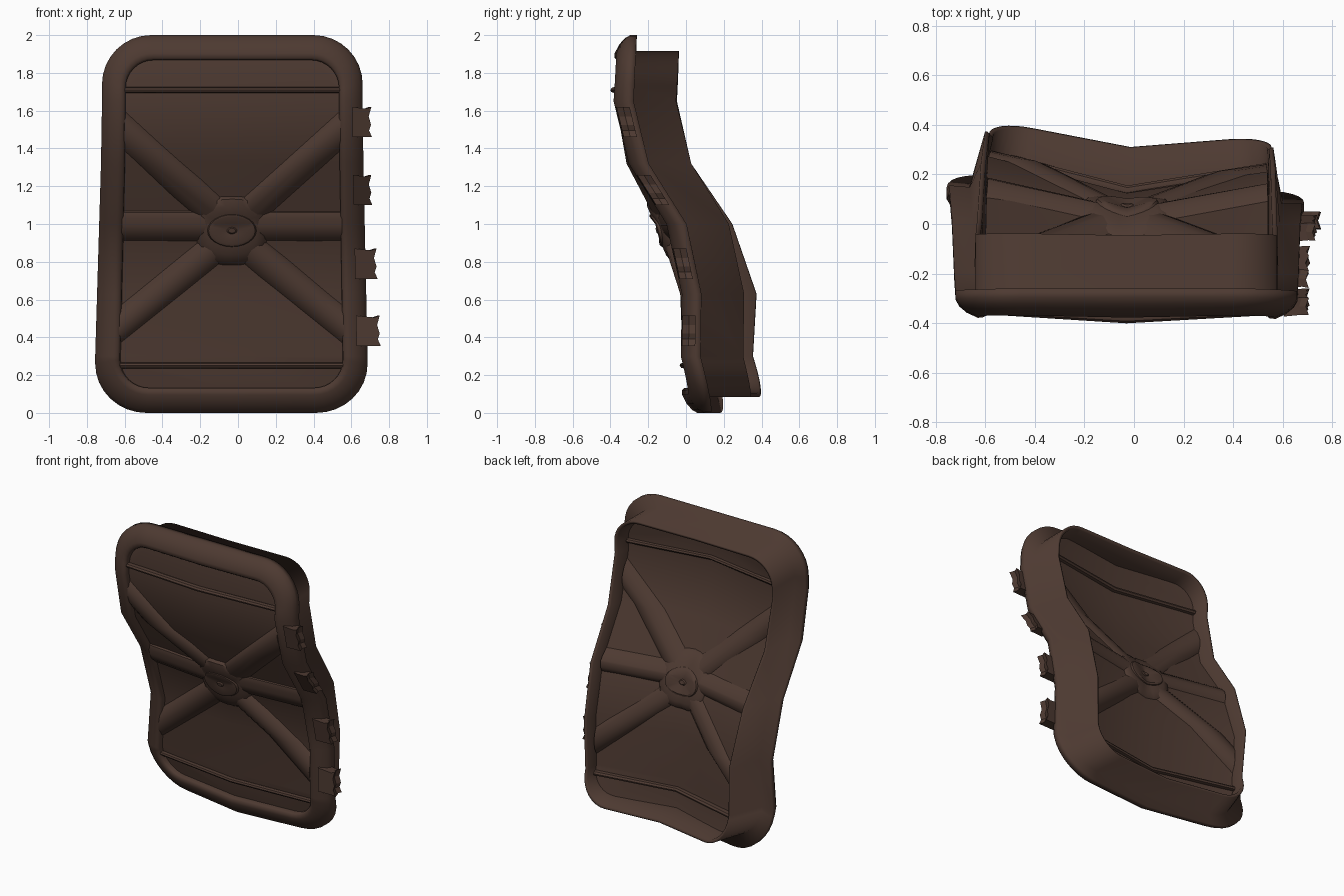
import bpy, bmesh, math
from mathutils import Vector

if "Cube" in bpy.data.objects:
    bpy.data.objects.remove(bpy.data.objects["Cube"])

# One dark rusty brown for the whole door
MAT = bpy.data.materials.new("dark_brown")
MAT.diffuse_color = (0.075, 0.042, 0.031, 1)
MAT.use_nodes = True
MAT.node_tree.nodes["Principled BSDF"].inputs["Base Color"].default_value = MAT.diffuse_color

# Buckling of the door: height, then y offset at left edge, middle, right edge
DENT = [(0.0, .225, .095, .15), (.3, .13, .045, .075), (.63, .15, .05, .08),
        (1.0, .02, -.05, 0), (1.32, -.20, -.24, -.20),
        (1.65, -.275, -.325, -.28), (2.0, -.26, -.26, -.26)]


def warp(p):
    """Flat door coordinates (u, depth, height) to the buckled door."""
    u, d, z = p
    zc = min(max(z, 0), 2)
    for a, b in zip(DENT, DENT[1:]):
        if zc <= b[0]:
            break
    t = (zc - a[0]) / (b[0] - a[0])
    left, mid, right = (a[i] + (b[i] - a[i]) * t for i in (1, 2, 3))
    side = left if u < 0 else right
    k = min(max((1.5 - z) / 1.2, 0), 1)
    y = mid + (side - mid) * min(abs(u) / .65, 1.1) + d
    lean = k * max(d, 0) / .23          # skirt leans inward low down
    return Vector((-.03 - .005 * k + .02 * lean + u * (1 + .045 * k) * (1 - .105 * lean), y, z))


def finish(name, bm, angle=30, sag=0):
    # cut along the crease lines, sink the back near the sides, then buckle
    planes = [((0, 0, r[0]), (0, 0, 1)) for r in DENT[1:-1]] + [((0, 0, 0), (1, 0, 0))]
    for co, no in planes:
        bmesh.ops.bisect_plane(bm, geom=bm.verts[:] + bm.edges[:] + bm.faces[:],
                               plane_co=co, plane_no=no, dist=1e-5)
    bmesh.ops.recalc_face_normals(bm, faces=bm.faces[:])
    for v in bm.verts:
        if v.co.y > 0:
            v.co.y += sag * (abs(v.co.x) / .57 - .25) * min(v.co.y / .09, 1)
        v.co = warp(v.co)
    me = bpy.data.meshes.new(name)
    bm.to_mesh(me)
    bm.free()
    me.materials.append(MAT)
    ob = bpy.data.objects.new(name, me)
    bpy.context.collection.objects.link(ob)
    bpy.ops.object.select_all(action='DESELECT')
    ob.select_set(True)
    bpy.context.view_layer.objects.active = ob
    if angle:
        bpy.ops.object.shade_smooth_by_angle(angle=math.radians(angle))
    return ob


def outline(inset, n=8):
    """Rounded rectangle, inset from the outer rim."""
    w, h, r = .69 - inset, 1 - inset * 1.06, .26 - inset * .9
    pts = []
    for q, (sx, sz) in enumerate([(1, 1), (-1, 1), (-1, -1), (1, -1)]):
        for i in range(n + 1):
            a = math.pi / 2 * (q + i / n)
            pts.append((sx * (w - r) + r * math.cos(a), 1 + sz * (h - r) + r * math.sin(a)))
    return pts


def bridge(bm, rings, closed):
    pairs = list(zip(rings, rings[1:])) + ([(rings[-1], rings[0])] if closed else [])
    for a, b in pairs:
        for i in range(len(a)):
            j = (i + 1) % len(a)
            bm.faces.new((a[i], a[j], b[j], b[i]))
    if not closed:
        bm.faces.new(rings[0])
        bm.faces.new(rings[-1])


# Rounded front rim with the deep skirt behind it, shaded as one soft pressing
section = [(0, .0), (0, -.035), (.015, -.06), (.045, -.083), (.09, -.1), (.115, -.095),
           (.125, -.08), (.122, .08), (.1, .225), (.09, .23), (.08, .23), (.08, .005)]
bm = bmesh.new()
bridge(bm, [[bm.verts.new((x, d, z)) for x, z in outline(o)] for o, d in section], True)
finish("rim_and_skirt", bm, 110)

# Door panel
bm = bmesh.new()
bridge(bm, [[bm.verts.new((x, d, z)) for x, z in outline(.118)] for d in (-.055, .09)], False)
finish("panel", bm, 30, .06)


def tube(name, p, q, half_w, half_d, d, sides):
    """Elliptical bar from p to q in the door plane, its ends cut upright."""
    bm = bmesh.new()
    dx, dz = q[0] - p[0], q[1] - p[1]
    tall = half_w * math.hypot(dx, dz) / abs(dx)
    rings = []
    for e in (p, q):
        angles = [2 * math.pi * i / sides for i in range(sides)]
        rings.append([bm.verts.new((e[0], d + half_d * math.sin(a), e[1] + tall * math.cos(a)))
                      for a in angles])
    bridge(bm, rings, False)
    return finish(name, bm, 35, .06)


# Stamped ribs: one across, two diagonal
HUB = .965
tube("cross_rib", (-.572, .99), (.572, .99), .1, .11, .012, 16)
for s, n in ((-1, "left"), (1, "right")):
    tube("upper_rib_" + n, (s * .05, HUB + .06), (s * .572, 1.495), .1, .11, .012, 16)
    tube("lower_rib_" + n, (s * .05, HUB - .06), (s * .572, .465), .1, .11, .012, 16)

# Thin rods above and below, front and back
for z, n in ((1.71, "upper"), (.25, "lower")):
    for d, f in ((-.065, "front"), (.095, "back")):
        tube(n + "_rod_" + f, (-.572, z), (.572, z), .016, .022, d, 8)


def boss(name, rx, rz, profile, power, angle):
    """Turned shape on the hub; power above 1 squares the outline."""
    bm = bmesh.new()
    rings = []
    for r, d in profile:
        ring = []
        for i in range(24):
            c, s = math.cos(i * math.pi / 12), math.sin(i * math.pi / 12)
            f = r / (abs(c) ** (2 * power) + abs(s) ** (2 * power)) ** (.5 / power)
            ring.append(bm.verts.new((rx * f * c, d, HUB + rz * f * s)))
        rings.append(ring)
    bridge(bm, rings, False)
    finish(name, bm, angle, .06)


# Raised plate where the ribs meet, with an oval dished boss on both faces
boss("hub_plate", .185, .185, [(.45, -.108), (.7, -.1), (.9, -.08), (1, -.05),
                               (1, .08), (.9, .105), (.7, .12), (.45, .126)], 1.4, 45)
boss("hub_boss", .13, .09, [(.14, -.118), (.2, -.11), (.8, -.12), (.93, -.115), (1, -.095),
                            (1, .115), (.93, .132), (.8, .138), (.2, .128), (.14, .135)], 1, 30)

# Broken hinge stubs down the right side, with torn ends
for i, (z, u) in enumerate([(1.54, .738), (1.18, .732), (.79, .75), (.435, .758)]):
    bm = bmesh.new()
    prof = [(.635, -.08), (u, -.08), (u - .014, -.045), (u - .004, -.015),
            (u - .016, .03), (u - .002, .08), (u - .03, .07), (.635, .08)]
    rings = [[bm.verts.new((x - (.012 if k == 1 and x > .65 else 0), d, z + h)) for x, h in prof]
             for k, d in enumerate((-.1, -.065, -.03))]
    bridge(bm, rings, False)
    finish("hinge_stub_%d" % (i + 1), bm, 0)
